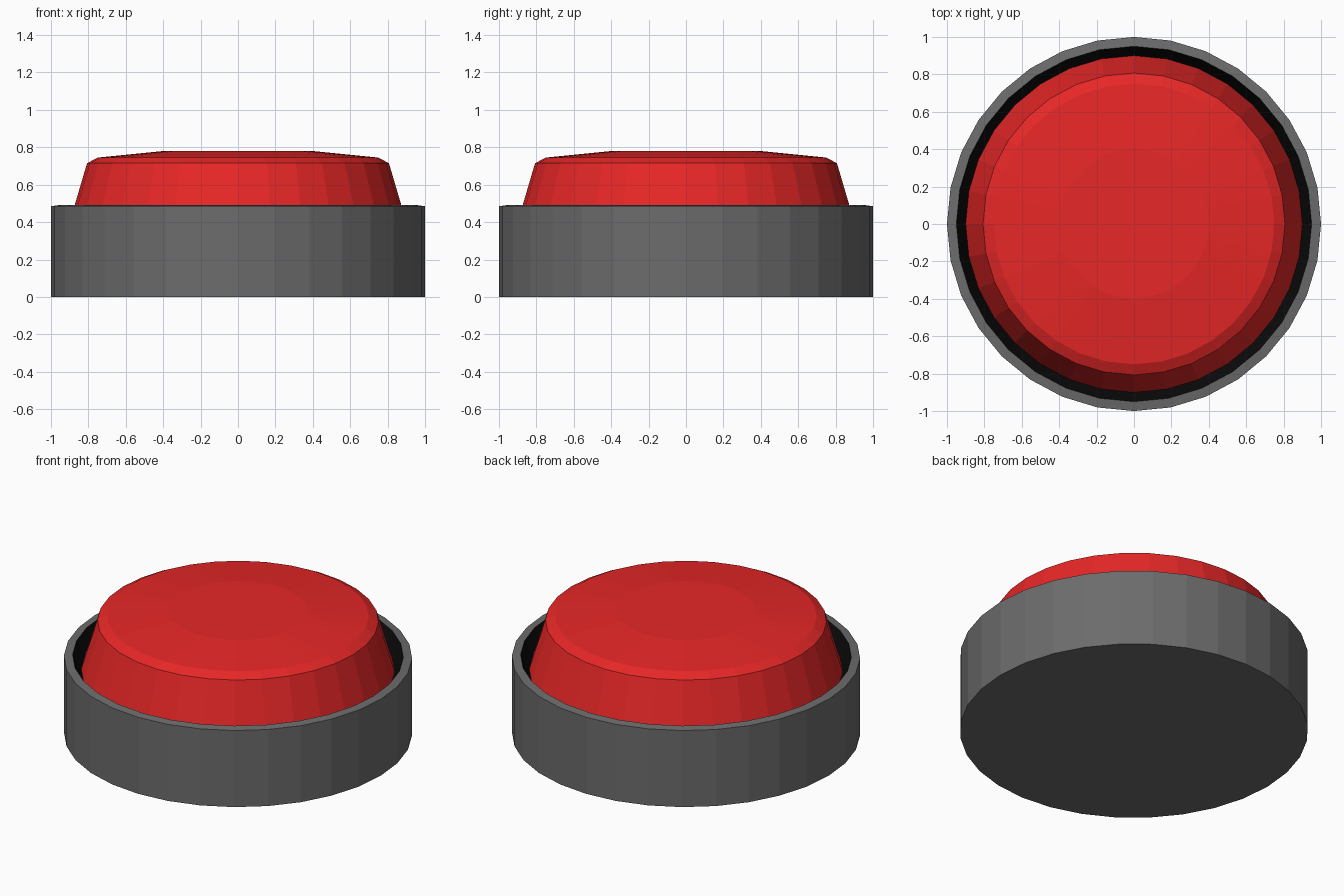
import bpy, bmesh, math

if "Cube" in bpy.data.objects:
    bpy.data.objects.remove(bpy.data.objects["Cube"])

SIDES = 32


def material(name, rgb):
    m = bpy.data.materials.new(name)
    m.diffuse_color = (*rgb, 1)
    m.use_nodes = True
    m.node_tree.nodes["Principled BSDF"].inputs["Base Color"].default_value = m.diffuse_color
    return m


def lathe(name, profile, mat):
    """Revolve (radius, z) points around z; a zero radius becomes a pole."""
    bm = bmesh.new()
    rings = []
    for r, z in profile:
        if r == 0:
            rings.append([bm.verts.new((0, 0, z))] * SIDES)
        else:
            rings.append([bm.verts.new((r * math.cos(2 * math.pi * i / SIDES),
                                        r * math.sin(2 * math.pi * i / SIDES), z))
                          for i in range(SIDES)])
    for a, b in zip(rings, rings[1:]):
        for i in range(SIDES):
            j = (i + 1) % SIDES
            quad = list(dict.fromkeys((a[i], a[j], b[j], b[i])))
            bm.faces.new(quad)
    bm.normal_update()
    mesh = bpy.data.meshes.new(name)
    bm.to_mesh(mesh)
    bm.free()
    mesh.materials.append(mat)
    obj = bpy.data.objects.new(name, mesh)
    bpy.context.collection.objects.link(obj)
    return obj


grey = material("housing_grey", (0.15, 0.15, 0.15))
black = material("groove_black", (0.003, 0.003, 0.003))
red = material("cap_red", (0.8, 0.02, 0.02))

# Housing: closed bottom, straight wall, slightly raised rim
lathe("housing", [(0, 0), (1, 0), (1, 0.485), (0.95, 0.492)], grey)

# Dark recess sloping from the rim down to the foot of the cap
lathe("groove", [(0.95, 0.492), (0.9, 0.40)], black)

# Push cap: tapered side, narrow chamfer, shallow domed top
lathe("button_cap", [(0.9, 0.40), (0.807, 0.715), (0.75, 0.745),
                     (0.4, 0.78), (0, 0.78)], red)
